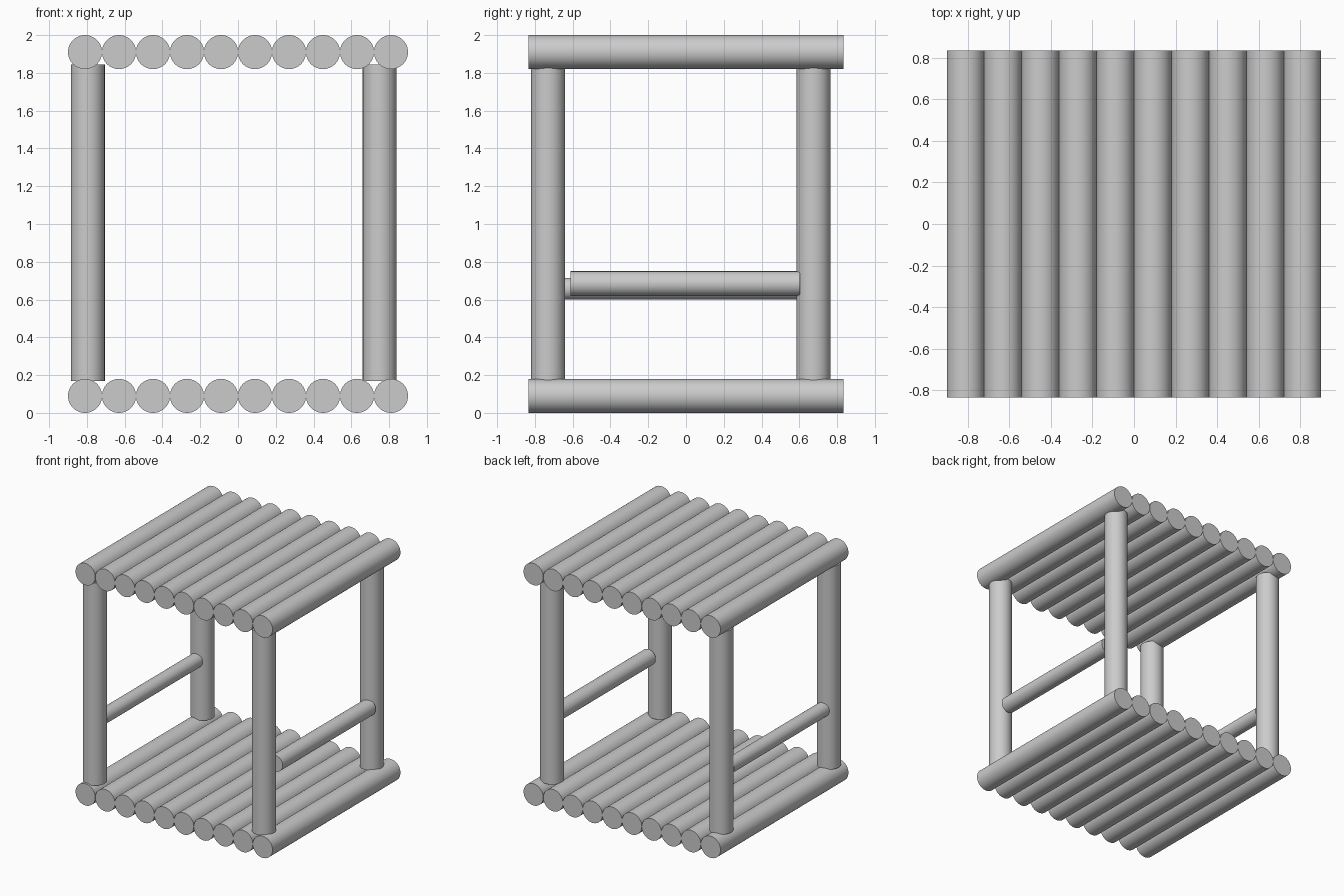
import bpy
import math

cube = bpy.data.objects.get("Cube")
if cube:
    bpy.data.objects.remove(cube, do_unlink=True)

grey = bpy.data.materials.new("plain grey")
grey.use_nodes = True
COLOR = (0.6, 0.6, 0.6, 1)
grey.diffuse_color = COLOR
grey.node_tree.nodes["Principled BSDF"].inputs["Base Color"].default_value = COLOR


def pole(name, center, radius, length, along_y=False):
    """Round pole, upright or lying along y."""
    tilt = (math.pi / 2, 0, 0) if along_y else (0, 0, 0)
    bpy.ops.mesh.primitive_cylinder_add(
        vertices=48, radius=radius, depth=length, location=center, rotation=tilt)
    obj = bpy.context.object
    obj.name = name
    obj.data.materials.append(grey)
    bpy.ops.object.shade_smooth_by_angle(angle=math.radians(35))


R = 0.09
LOGS = 10

# Floor and roof: rows of touching logs
for part, z in (("floor_log", R), ("roof_log", 2 - R)):
    for i in range(LOGS):
        x = (i - (LOGS - 1) / 2) * 2 * R
        pole(f"{part}_{i + 1}", (x, 0, z), R, 1.67, along_y=True)

# Corner posts
for side, x in (("right", -0.795), ("left", 0.75)):
    for end, y in (("front", -0.73), ("back", 0.675)):
        pole(f"{end}_{side}_post", (x, y, 1.007), R, 1.675)

# Side rails between the posts
pole("left_rail", (0.77, -0.003, 0.684), 0.066, 1.215, along_y=True)
pole("right_rail", (-0.797, -0.028, 0.657), 0.058, 1.245, along_y=True)
